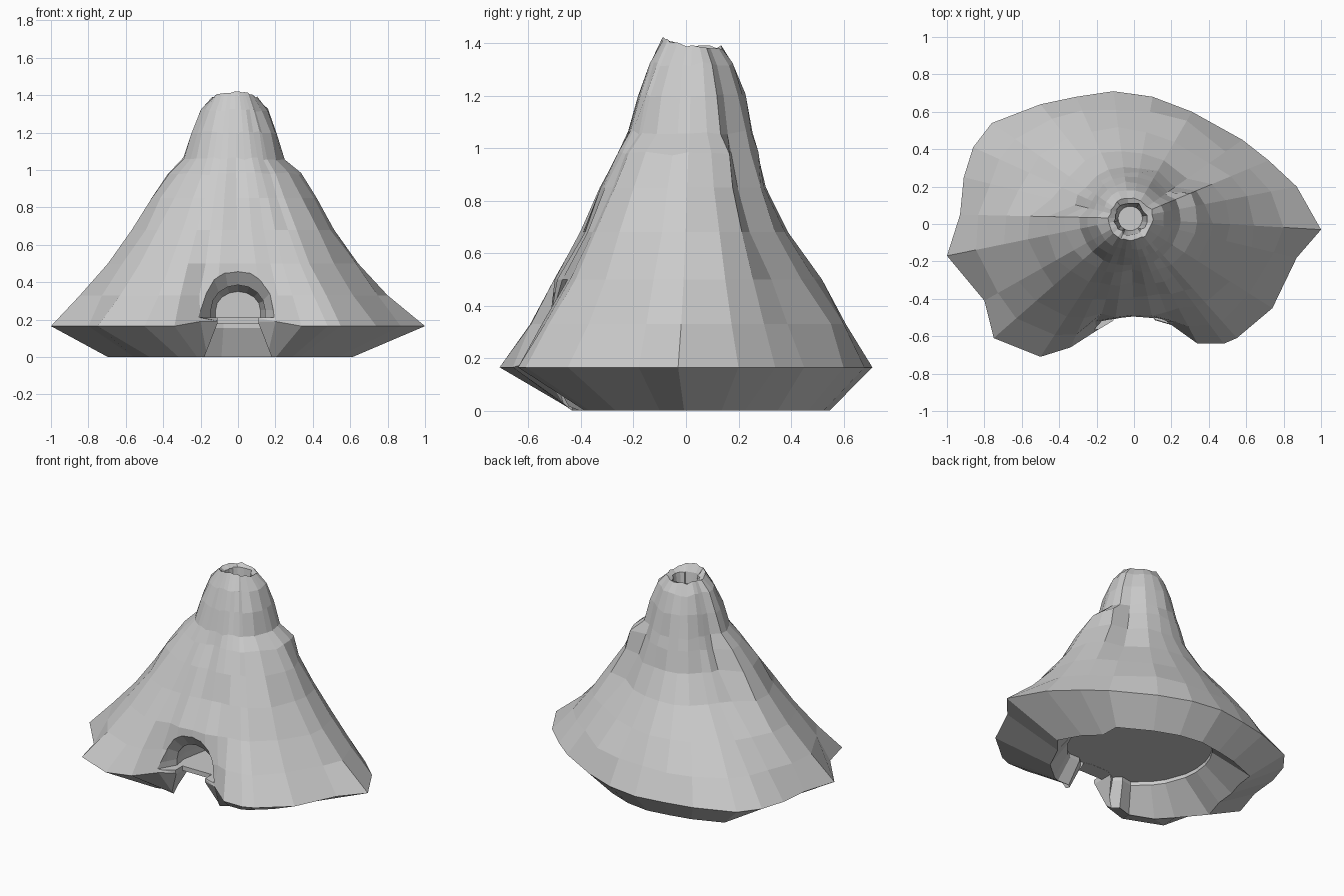
import bpy, bmesh, math, random

if "Cube" in bpy.data.objects:
    bpy.data.objects.remove(bpy.data.objects["Cube"])

random.seed(4)
CX, CY = -0.02, 0.03            # axis of the cone and crater

# widest outline of the mountain foot, counter-clockwise from +x
FOOT = [(1, -.03), (.87, .2), (.72, .34), (.58, .45), (.31, .6), (.1, .68), (-.11, .71),
        (-.31, .68), (-.5, .64), (-.76, .54), (-.86, .41), (-.91, .25), (-.93, .05),
        (-1, -.17), (-.8, -.41), (-.75, -.61), (-.5, -.71), (-.34, -.66), (-.2, -.57),
        (-.1, -.51), (0, -.51), (.1, -.51), (.2, -.54), (.34, -.64), (.48, -.64),
        (.55, -.61), (.74, -.45), (.87, -.18)]
N = len(FOOT)

# lower slopes: height, (base, share of foot radius) behind and in front, smoothing
SLOPE = [(.33, (0, .84), (0, .84), .35), (.5, (.05, .61), (0, .70), .6),
         (.68, (.17, .27), (0, .57), .8), (.85, (.19, .13), (.04, .42), .9)]
# upper cone: height, radius behind, radius in front, extra on the side shoulders
CONE = [(.98, .25, .275, .08), (1.06, .228, .25, .02), (1.2, .195, .21, .02),
        (1.32, .155, .165, .015), (1.385, .11, .12, .0)]

# foot radii, with dents filled in and neighbours averaged for the upper slopes
RADII = [max(math.hypot(x - CX, y - CY), .74 if y < 0 else 0) for x, y in FOOT]
RADII = [max(r, (RADII[i - 1] + RADII[(i + 1) % N]) / 2) for i, r in enumerate(RADII)]
SMOOTH = [sum(RADII[(i + k) % N] for k in range(-2, 3)) / 5 for i in range(N)]


def column(i):
    """One vertical strip of points, from the hollow underside over the rim into the crater."""
    x, y = FOOT[i]
    dx, dy = x - CX, y - CY
    R = math.hypot(dx, dy)
    c, s = dx / R, dy / R
    back = s > .45 if c > 0 else s > .1
    doorway = abs(x) < .22 and y < 0

    def at(r, z, jit=0.0):
        r += random.uniform(-jit, jit)
        py = CY + r * s
        if doorway and z > .2:
            py = max(py, -.52)
        return (CX + r * c, py, z)

    if doorway:
        low = R * .8
    else:
        low = R * (.76 if s > .5 else .69 if c < 0 and s > -.5 else .62)
    inner = min(.45, low * .85)
    pts = [at(inner, .18), at(inner, .155), at(low, 0), (x, y, .19 if doorway else .165)]
    for z, fb, ff, t in SLOPE:
        base, share = fb if back else ff
        up = RADII[i] * (1 - t) + SMOOTH[i] * t
        pts.append(at(base + share * up, z, .012))
    for z, rb, rf, ex in CONE:
        r = rb if back else rf + ex * abs(c)
        peak = max(0, -s - .3) * .05 if z > 1.35 else 0
        pts.append(at(r, z + peak + random.uniform(-.008, .008), .005))
    return pts + [at(.085, 1.37, .008), at(.065, 1.2)]


def loft(name, loops):
    """Closed solid through a series of equal-length loops."""
    bm = bmesh.new()
    vs = [[bm.verts.new(p) for p in loop] for loop in loops]
    n = len(vs[0])
    for a, b in zip(vs, vs[1:]):
        for i in range(n):
            j = (i + 1) % n
            bm.faces.new((a[i], a[j], b[j], b[i]))
    bm.faces.new(vs[0][::-1])
    bm.faces.new(vs[-1])
    bmesh.ops.recalc_face_normals(bm, faces=bm.faces)
    me = bpy.data.meshes.new(name)
    bm.to_mesh(me)
    bm.free()
    ob = bpy.data.objects.new(name, me)
    bpy.context.collection.objects.link(ob)
    return ob


# mountain body with hollow underside and crater
mountain = loft("mountain", list(zip(*[column(i) for i in range(N)])))


def arch(y, w, top, bottom=.21):
    """Cross-section of the cave at depth y."""
    pts = [(w, y, bottom)]
    for i in range(9):
        a = math.pi * i / 8
        pts.append((w * math.cos(a), y, bottom + .04 + (top - bottom - .04) * math.sin(a)))
    return pts + [(-w, y, bottom)]


# cave tunnel with a flared, overhanging mouth, and the gap in the foot ring below it
tunnel = loft("cave_cutter", [arch(-.95, .42, .62), arch(-.51, .18, .48), arch(-.45, .145, .385),
                              arch(-.35, .16, .39), arch(-.15, .12, .35)])
gap = loft("gap_cutter", [[(w, -.8, z), (w, -.24, z), (-w, -.24, z), (-w, -.8, z)]
                          for z, w in ((-.05, .2), (.179, .11))])
lip = loft("lip_cutter", [[(.11, -.8, z), (.11, -.44, z), (-.11, -.44, z), (-.11, -.8, z)]
                          for z in (.17, .25)])

bpy.context.view_layer.objects.active = mountain
for cutter in (tunnel, gap, lip):
    cutter.hide_render = True
    mod = mountain.modifiers.new("cut", 'BOOLEAN')
    mod.operation = 'DIFFERENCE'
    mod.solver = 'EXACT'
    mod.object = cutter
    bpy.ops.object.modifier_apply(modifier=mod.name)
    bpy.data.objects.remove(cutter)
